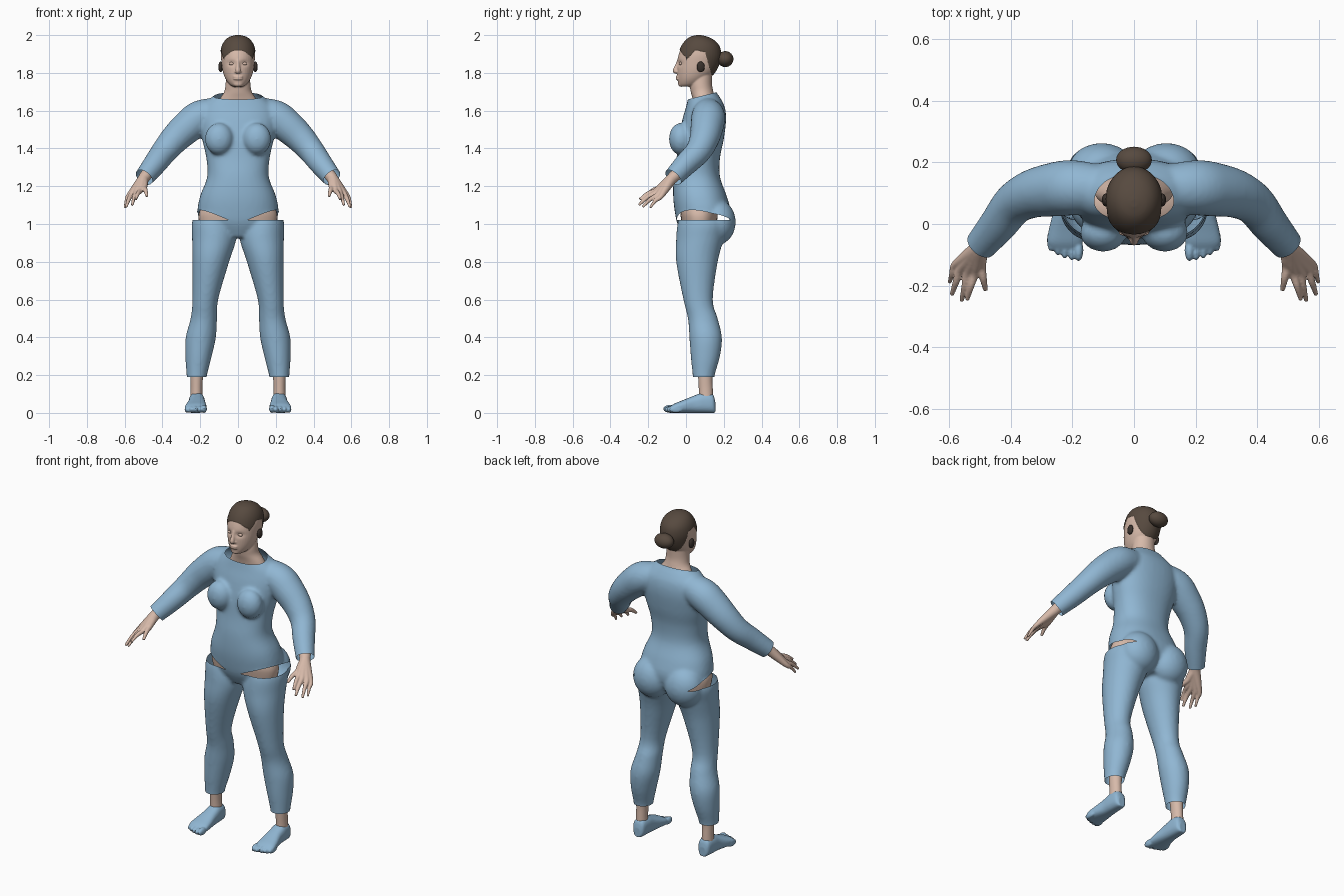
import bpy, bmesh, math
from mathutils import Vector, Matrix

if "Cube" in bpy.data.objects:
    bpy.data.objects.remove(bpy.data.objects["Cube"], do_unlink=True)


def make_material(name, colour):
    mat = bpy.data.materials.new(name)
    mat.use_nodes = True
    mat.diffuse_color = (*colour, 1)
    for node in mat.node_tree.nodes:
        if node.type == 'BSDF_PRINCIPLED':
            node.inputs["Base Color"].default_value = (*colour, 1)
    return mat


BLUE = make_material("soft blue cloth", (0.28, 0.47, 0.65))
SKIN = make_material("skin", (0.68, 0.49, 0.40))
HAIR = make_material("brown hair", (0.095, 0.068, 0.05))
DARK = make_material("dark ear", (0.04, 0.03, 0.025))
UP = Vector((0, 0, 1))


def resample(keys, steps=5):
    """Smooth curve through tuples of numbers."""
    result = []
    for i in range(len(keys) - 1):
        a, b, c, d = (keys[max(i - 1, 0)], keys[i], keys[i + 1], keys[min(i + 2, len(keys) - 1)])
        for k in range(steps):
            t = k / steps
            result.append(tuple(
                q + 0.5 * t * (r - p + t * (2 * p - 5 * q + 4 * r - s + t * (3 * (q - r) + s - p)))
                for p, q, r, s in zip(a, b, c, d)))
    return result + [keys[-1]]


def loft(bm, frames, power=2.0, sides=40):
    """Skin closed rings given as centre and two half axes."""
    rings = []
    for centre, u, v in frames:
        ring = []
        for i in range(sides):
            a = math.tau * i / sides
            x, y = (math.copysign(abs(w) ** (2 / power), w) for w in (math.cos(a), math.sin(a)))
            ring.append(bm.verts.new(centre + u * x + v * y))
        rings.append(ring)
    for low, high in zip(rings, rings[1:]):
        for i in range(sides):
            j = (i + 1) % sides
            bm.faces.new((low[i], low[j], high[j], high[i]))
    bm.faces.new(rings[0])
    bm.faces.new(rings[-1])


def column(bm, keys, side=1, power=2.0):
    """Upright loft from keys: height, centre x, half width, front y, back y."""
    loft(bm, [(Vector((side * cx, (f + b) / 2, z)), Vector((w, 0, 0)), Vector((0, (b - f) / 2, 0)))
              for z, cx, w, f, b in resample(keys)], power)


def tube(bm, keys, side=1, sides=24):
    """Round loft along a path from keys: x, y, z, radius."""
    pts = [(Vector((side * x, y, z)), r) for x, y, z, r in resample(keys)]
    frames = []
    for i, (p, r) in enumerate(pts):
        along = (pts[min(i + 1, len(pts) - 1)][0] - pts[max(i - 1, 0)][0]).normalized()
        u = along.cross(Vector((side, 1, 0.3))).normalized()
        frames.append((p, u * r, along.cross(u) * r))
    loft(bm, frames, sides=sides)


def blob(bm, centre, radii):
    bmesh.ops.create_uvsphere(bm, u_segments=32, v_segments=20, radius=1,
                              matrix=Matrix.Translation(centre) @ Matrix.Diagonal((*radii, 1)))


def add_object(name, bm, *materials):
    mesh = bpy.data.meshes.new(name)
    bmesh.ops.recalc_face_normals(bm, faces=bm.faces[:]) if name == "raw" else None
    bm.to_mesh(mesh)
    bm.free()
    mesh.shade_smooth()
    for mat in materials:
        mesh.materials.append(mat)
    obj = bpy.data.objects.new(name, mesh)
    bpy.context.scene.collection.objects.link(obj)
    return obj


def fuse(bm, voxel, rounds):
    """Merge overlapping solids into one smooth skin."""
    obj = add_object("raw", bm)
    remesh = obj.modifiers.new("merge", 'REMESH')
    remesh.mode = 'VOXEL'
    remesh.voxel_size = voxel
    smooth = obj.modifiers.new("soften", 'SMOOTH')
    smooth.iterations = rounds
    bpy.context.view_layer.update()
    mesh = bpy.data.meshes.new_from_object(obj.evaluated_get(bpy.context.evaluated_depsgraph_get()))
    fused = bmesh.new()
    fused.from_mesh(mesh)
    bpy.data.objects.remove(obj, do_unlink=True)
    bpy.data.meshes.remove(mesh)
    return fused


def cut(bm, point, normal, where):
    """Slice along a plane, then drop the faces beyond it that pass the test."""
    point, normal = Vector(point), Vector(normal)
    bmesh.ops.bisect_plane(bm, geom=bm.verts[:] + bm.edges[:] + bm.faces[:],
                           plane_co=point, plane_no=normal)
    doomed = [f for f in bm.faces
              if (f.calc_center_median() - point).dot(normal) > 0 and where(f.calc_center_median())]
    bmesh.ops.delete(bm, geom=doomed, context='FACES')


# Suit: torso, bust, seat, sleeves and trouser legs
bm = bmesh.new()
column(bm, [(0.93, 0, 0.09, -0.01, 0.17), (1.0, 0, 0.21, -0.045, 0.22), (1.07, 0, 0.215, -0.06, 0.235),
            (1.15, 0, 0.2, -0.068, 0.215), (1.25, 0, 0.163, -0.065, 0.18), (1.35, 0, 0.168, -0.05, 0.18),
            (1.45, 0, 0.19, -0.04, 0.2), (1.55, 0, 0.205, -0.02, 0.212), (1.62, 0, 0.19, 0, 0.205),
            (1.67, 0, 0.14, 0.012, 0.18), (1.7, 0, 0.105, 0.02, 0.16), (1.75, 0, 0.1, 0.02, 0.15)], power=2.25)
for s in (-1, 1):
    blob(bm, (s * 0.1, -0.028, 1.45), (0.075, 0.062, 0.085))
    blob(bm, (s * 0.105, 0.165, 1.01), (0.115, 0.098, 0.12))
    column(bm, [(1.05, 0.13, 0.1, -0.03, 0.2), (1.0, 0.13, 0.115, -0.045, 0.22), (0.92, 0.126, 0.117, -0.052, 0.2),
                (0.8, 0.144, 0.097, -0.052, 0.168), (0.6, 0.173, 0.068, -0.014, 0.142),
                (0.5, 0.181, 0.07, 0.01, 0.168), (0.4, 0.197, 0.08, 0.018, 0.19), (0.3, 0.209, 0.07, 0.025, 0.18),
                (0.2, 0.218, 0.054, 0.035, 0.152), (0.15, 0.219, 0.05, 0.037, 0.15)], s)
    tube(bm, [(0.12, 0.115, 1.59, 0.08), (0.2, 0.118, 1.565, 0.09), (0.26, 0.112, 1.52, 0.088),
              (0.33, 0.098, 1.455, 0.079), (0.39, 0.065, 1.385, 0.069), (0.44, 0.0, 1.318, 0.062),
              (0.497, -0.068, 1.247, 0.052), (0.54, -0.12, 1.195, 0.045)], s)
suit = fuse(bm, 0.01, 6)
cut(suit, (0, 0.02, 1.662), (0, -0.25, 1), lambda c: c.z > 1.6)
cut(suit, (0, 0, 0.19), (0, 0, -1), lambda c: True)
cut(suit, (0, 0, 1.02), (0, 0, 1), lambda c: False)
for s in (-1, 1):
    cut(suit, (s * 0.497, -0.068, 1.247), (s * 0.06, -0.07, -0.075), lambda c: c.x * s > 0.4)
    cut(suit, (s * 0.07, 0, 1.02), (s * 0.45, -0.2, -1),
        lambda c: 1.02 < c.z < 1.12 and 0 < c.x * s < 0.3)
add_object("suit", suit, BLUE)

# Skin under the hip openings
bm = bmesh.new()
column(bm, [(0.94, 0, 0.19, -0.01, 0.15), (1.02, 0, 0.208, -0.025, 0.165),
            (1.07, 0, 0.203, -0.03, 0.165), (1.14, 0, 0.17, -0.02, 0.15)], power=2.3)
bmesh.ops.recalc_face_normals(bm, faces=bm.faces[:])
add_object("hips", bm, SKIN)

# Head and neck, with the hair as a raised cap
bm = bmesh.new()
column(bm, [(1.727, 0, 0.026, -0.03, 0.04), (1.74, 0, 0.046, -0.04, 0.08), (1.77, 0, 0.067, -0.045, 0.12),
            (1.81, 0, 0.081, -0.047, 0.155), (1.86, 0, 0.088, -0.046, 0.178), (1.9, 0, 0.09, -0.038, 0.183),
            (1.94, 0, 0.083, -0.022, 0.174), (1.97, 0, 0.066, 0, 0.148), (1.988, 0, 0.042, 0.025, 0.112),
            (1.996, 0, 0.012, 0.055, 0.08)])
column(bm, [(1.6, 0, 0.13, 0.045, 0.165), (1.66, 0, 0.098, 0.035, 0.155), (1.7, 0, 0.073, 0.025, 0.145),
            (1.74, 0, 0.066, 0.02, 0.138), (1.8, 0, 0.062, 0.025, 0.14)])
tube(bm, [(0, -0.038, 1.868, 0.009), (0, -0.05, 1.835, 0.01), (0, -0.056, 1.812, 0.014), (0, -0.05, 1.801, 0.01)])
blob(bm, (0, -0.045, 1.806), (0.019, 0.015, 0.009))
blob(bm, (0, -0.026, 1.742), (0.026, 0.016, 0.016))
for z in (1.768, 1.78):
    blob(bm, (0, -0.041, z), (0.026, 0.014, 0.006))
head = fuse(bm, 0.004, 3)
HAIRLINE = [(0, 1.865), (0.05, 1.92), (0.1, 1.91), (0.12, 1.84), (0.135, 1.79), (0.3, 1.79)]


def is_hair(p):
    if p.y <= 0:
        return p.z > 1.92 - 7.6 * p.x ** 2
    for (y0, z0), (y1, z1) in zip(HAIRLINE, HAIRLINE[1:]):
        if y0 < p.y <= y1:
            return p.z > z0 + (z1 - z0) * (p.y - y0) / (y1 - y0)


head.normal_update()
for v in head.verts:
    if v.co.y < 0.02:
        gap = (abs(v.co.x) - 0.034) ** 2 / 2 + (v.co.z - 1.85) ** 2
        v.co.y += 0.009 * math.exp(-gap / 0.00022)
for f in head.faces:
    f.material_index = int(bool(is_hair(f.calc_center_median())))
for v in head.verts:
    if all(f.material_index for f in v.link_faces):
        v.co += v.normal * 0.004
add_object("head", head, SKIN, HAIR)

bm = bmesh.new()
blob(bm, (0, 0.208, 1.873), (0.058, 0.043, 0.042))
add_object("hair_bun", bm, HAIR)

for s, label in ((1, "left"), (-1, "right")):
    bm = bmesh.new()
    blob(bm, (s * 0.034, -0.028, 1.849), (0.015, 0.009, 0.008))
    add_object(label + "_eyelid", bm, SKIN)

    bm = bmesh.new()
    blob(bm, (s * 0.092, 0.078, 1.832), (0.012, 0.021, 0.028))
    add_object(label + "_ear", bm, DARK)

    # Hand: each digit runs from the wrist through a knuckle to its tip
    bm = bmesh.new()
    for knuckle, tip, r in (((0.518, -0.162, 1.175), (0.542, -0.245, 1.13), 0.011),
                            ((0.54, -0.16, 1.165), (0.56, -0.25, 1.1), 0.011),
                            ((0.565, -0.15, 1.153), (0.592, -0.23, 1.09), 0.011),
                            ((0.582, -0.135, 1.143), (0.599, -0.19, 1.086), 0.01),
                            ((0.497, -0.14, 1.19), (0.482, -0.215, 1.147), 0.012)):
        start, k, t = Vector((0.5, -0.075, 1.24)), Vector(knuckle), Vector(tip)
        tube(bm, [(0.47, -0.03, 1.28, 0.03), (*start, 0.03), (*start.lerp(k, 0.6), 0.021),
                  (*k, r * 1.35), (*(k.lerp(t, 0.5) + UP * 0.008), r), (*t, r * 0.65)], s, 16)
    add_object(label + "_hand", fuse(bm, 0.004, 3), SKIN)

    # Ankle
    bm = bmesh.new()
    column(bm, [(0.05, 0.22, 0.034, 0.07, 0.145), (0.12, 0.22, 0.031, 0.068, 0.142),
                (0.18, 0.219, 0.033, 0.065, 0.14), (0.26, 0.215, 0.04, 0.06, 0.145)], s)
    bmesh.ops.recalc_face_normals(bm, faces=bm.faces[:])
    add_object(label + "_ankle", bm, SKIN)

    # Foot cover with five toes
    bm = bmesh.new()
    loft(bm, [(Vector((s * cx, y, h / 2)), Vector((w, 0, 0)), UP * h / 2) for y, cx, w, h in resample(
        [(0.155, 0.218, 0.02, 0.06), (0.14, 0.218, 0.036, 0.1), (0.09, 0.218, 0.042, 0.107),
         (0.04, 0.218, 0.045, 0.09), (-0.02, 0.222, 0.055, 0.066), (-0.06, 0.224, 0.058, 0.05),
         (-0.085, 0.222, 0.048, 0.034)])], power=2.5)
    for i in range(5):
        r = 0.0155 if i == 0 else 0.0125
        blob(bm, (s * (0.18 + 0.0225 * i), -0.085 + 0.002 * i * i, r + 0.006), (r, 0.036, r + 0.006))
    add_object(label + "_foot", fuse(bm, 0.005, 3), BLUE)
